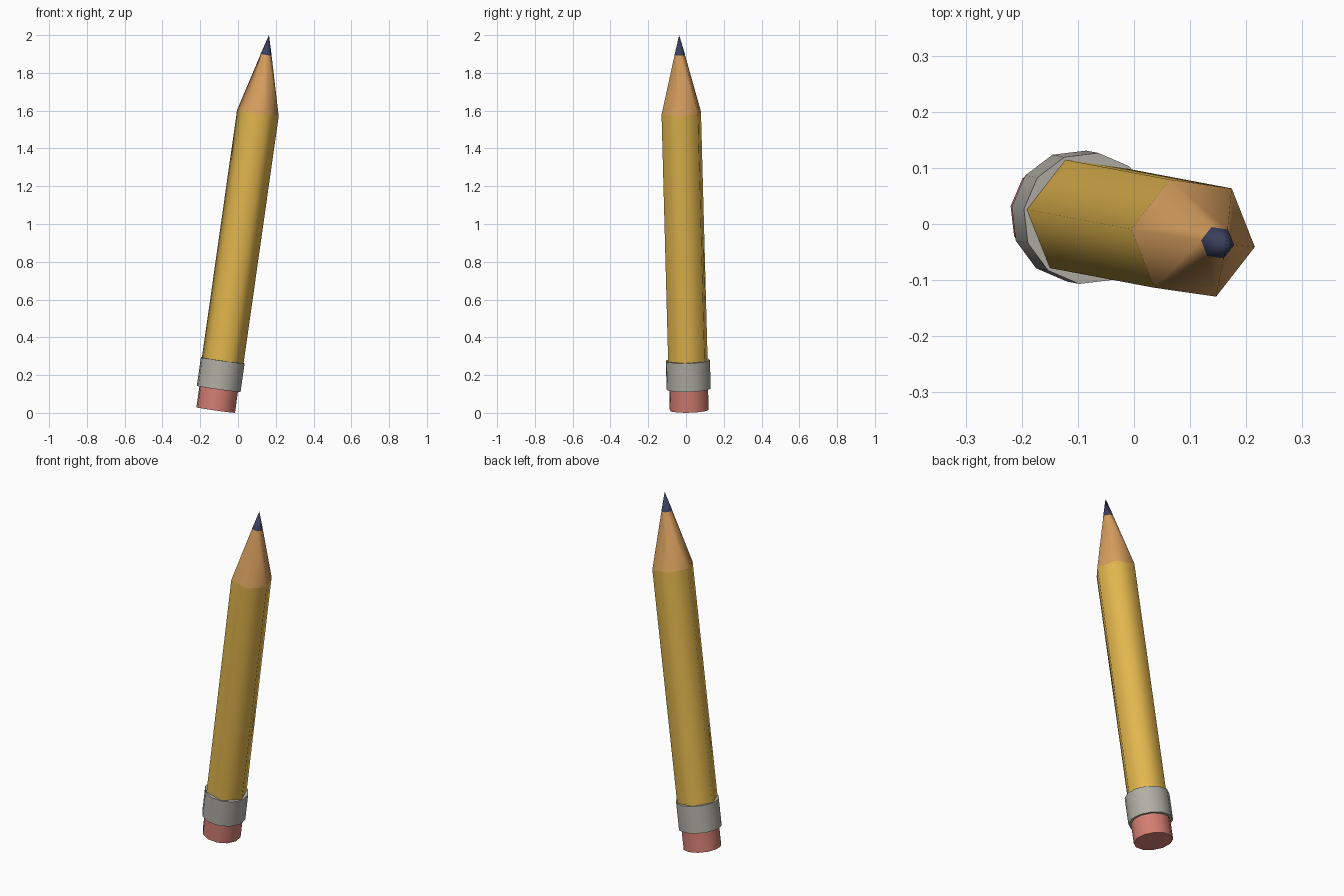
import bpy, bmesh, math
from mathutils import Matrix, Vector

cube = bpy.data.objects.get("Cube")
if cube:
    bpy.data.objects.remove(cube, do_unlink=True)

# Leaning frame: the pencil axis, and one hexagon corner turned slightly to the front
axis = Vector((0.1405, -0.0265, 0.9895)).normalized()
corner = Vector((0.99, -0.143, 0))
side = (corner - axis * corner.dot(axis)).normalized()
frame = Matrix((side, axis.cross(side), axis)).transposed().to_4x4()
frame = Matrix.Translation((-0.118, 0.017, 0.015)) @ frame


def material(name, rgb):
    mat = bpy.data.materials.new(name)
    mat.use_nodes = True
    mat.diffuse_color = (*rgb, 1)
    mat.node_tree.nodes["Principled BSDF"].inputs["Base Color"].default_value = (*rgb, 1)
    return mat


def section(name, sides, start, end, r_start, r_end, mat):
    """Prism, frustum or cone along the pencil axis, smooth round its sides."""
    bm = bmesh.new()
    bmesh.ops.create_cone(bm, cap_ends=True, segments=sides, radius1=r_start,
                          radius2=r_end, depth=end - start)
    # Put the first corner on the local x axis
    first = max(bm.verts, key=lambda v: v.co.xy.length).co
    turn = Matrix.Rotation(-math.atan2(first.y, first.x), 4, "Z")
    bm.transform(frame @ Matrix.Translation((0, 0, (start + end) / 2)) @ turn)
    bmesh.ops.remove_doubles(bm, verts=bm.verts, dist=1e-5)
    bm.normal_update()
    for face in bm.faces:
        face.smooth = abs(face.normal.dot(axis)) < 0.9
    for edge in bm.edges:
        edge.smooth = all(f.smooth for f in edge.link_faces)
    mesh = bpy.data.meshes.new(name)
    bm.to_mesh(mesh)
    bm.free()
    mesh.materials.append(mat)
    obj = bpy.data.objects.new(name, mesh)
    bpy.context.collection.objects.link(obj)
    return obj


yellow = material("yellow paint", (0.76, 0.47, 0.075))
wood = material("bare wood", (0.67, 0.34, 0.11))
pink = material("pink rubber", (0.66, 0.21, 0.17))
grey = material("grey metal", (0.44, 0.43, 0.38))
graphite = material("dark graphite", (0.042, 0.051, 0.107))

# Parts from the bottom up
section("eraser", 12, 0, 0.13, 0.104, 0.104, pink)
section("metal_band", 12, 0.113, 0.266, 0.118, 0.118, grey)
section("painted_shaft", 6, 0.25, 1.588, 0.1125, 0.1125, yellow)
section("sharpened_wood", 6, 1.588, 1.9, 0.1125, 0.0295, wood)
section("lead_tip", 6, 1.9, 2.006, 0.03, 0, graphite)
